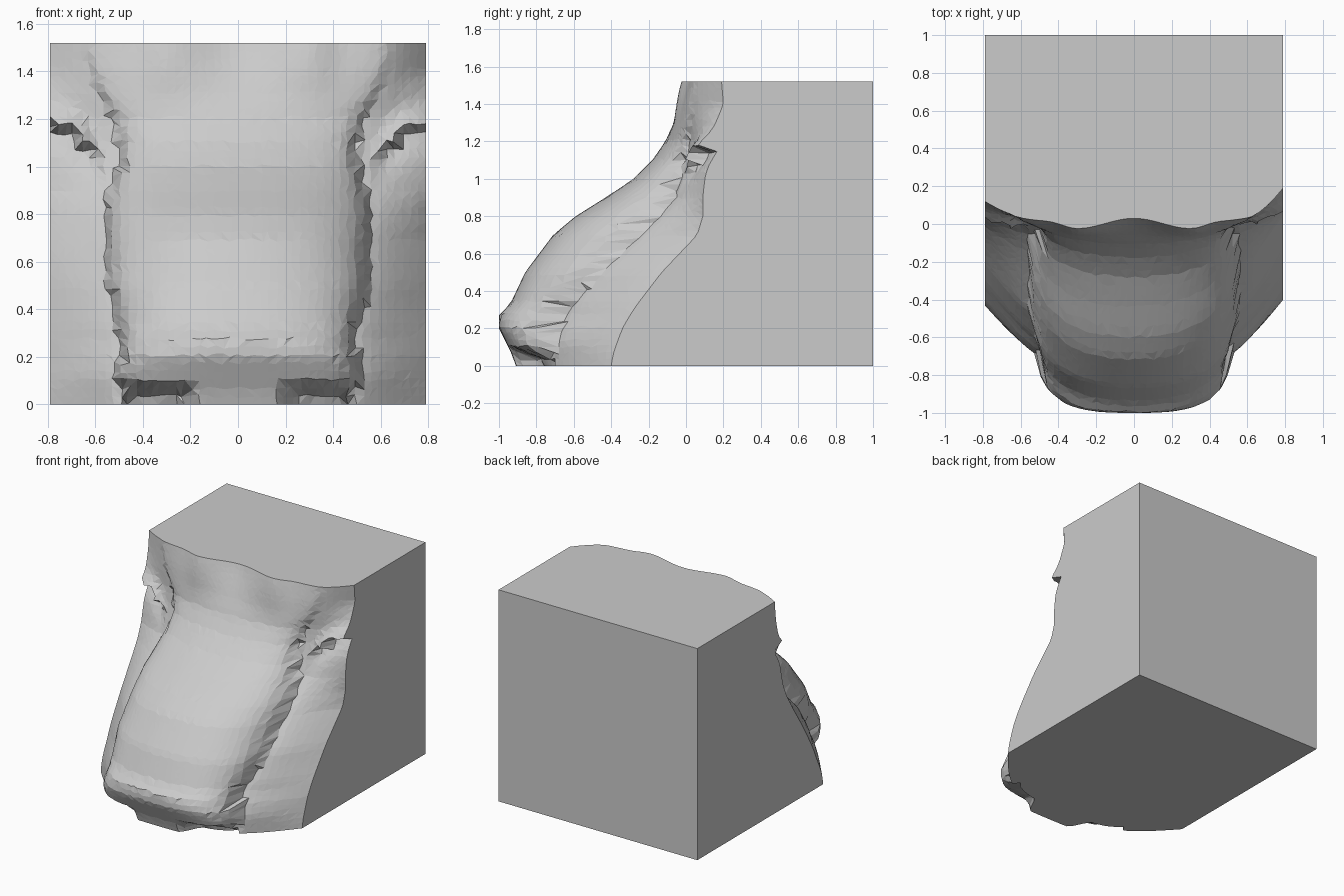
import bpy, bmesh, math, random

default_cube = bpy.data.objects.get("Cube")
if default_cube:
    bpy.data.objects.remove(default_cube, do_unlink=True)

random.seed(4)
HALF, TOP, BACK = 0.79, 1.52, 1.0
COLS, ROWS = 48, 44

# Muzzle sections: height, ridge y, muzzle half width, cheek y, left edge y, right edge y, squareness
SECTIONS = [
    (0, -.91, .46, -.72, -.4, -.43, 3),
    (.06, -.93, .48, -.71, -.39, -.42, 3),
    (.12, -.96, .51, -.69, -.37, -.4, 3),
    (.2, -1, .5, -.67, -.34, -.36, 3),
    (.27, -1, .48, -.64, -.3, -.33, 2.8),
    (.33, -.94, .5, -.6, -.26, -.3, 2.5),
    (.5, -.86, .54, -.46, -.13, -.2, 2.3),
    (.7, -.71, .55, -.24, .06, -.07, 2.3),
    (.8, -.59, .55, -.14, .09, -.01, 2.3),
    (.9, -.43, .53, -.06, .09, .03, 2.3),
    (1, -.28, .5, -.03, .1, .05, 2.3),
    (1.1, -.18, .49, 0, .11, .06, 2.2),
    (1.2, -.11, .52, .02, .13, .08, 2),
    (1.3, -.07, .58, .03, .16, .09, 2),
    (1.4, -.04, .62, .04, .2, .11, 2),
    (TOP, 0, .64, .05, .19, .12, 2),
]


def section(z):
    for a, b in zip(SECTIONS, SECTIONS[1:]):
        if z <= b[0]:
            f = (z - a[0]) / (b[0] - a[0])
            return [p + (q - p) * f for p, q in zip(a[1:], b[1:])]
    return SECTIONS[-1][1:]


def smooth(a, b, v):
    f = min(1, max(0, (v - a) / (b - a)))
    return f * f * (3 - 2 * f)


def surface_y(x, z):
    ridge, width, cheek, left, right, power = section(z)
    t = abs(x)
    if t < width:
        y = ridge + (cheek - ridge) * (1 - (1 - (t / width) ** power) ** (1 / power))
    else:
        f = (t - width) / (HALF - width)
        y = cheek + ((left if x > 0 else right) - cheek) * f ** 1.3
    # nostril undercuts
    y += .14 * smooth(.16, .26, t) * (1 - smooth(.42, .5, t)) * (1 - smooth(.03, .1, z))
    # upper eyelid with the eye set back under it
    lid = smooth(.55, .68, t)
    gap = z - (1.17 - .14 * ((HALF - t) / .2) ** 2)
    if gap > 0:
        y -= .06 * lid * math.exp(-(gap / .07) ** 2)
    else:
        y += .05 * lid * math.exp(-(gap / .09) ** 2)
    # gentle forehead furrow
    y += .03 * smooth(1.2, TOP, z) * math.cos(x * 10) * (1 - smooth(.3, .5, t))
    return max(-1, y)


def build_head():
    bm = bmesh.new()
    grid = []
    for r in range(ROWS + 1):
        row = []
        for c in range(COLS + 1):
            x = HALF * (2 * c / COLS - 1)
            z = TOP * r / ROWS
            if 0 < c < COLS:
                x += random.uniform(-.008, .008)
            if 0 < r < ROWS:
                z += random.uniform(-.008, .008)
            row.append(bm.verts.new((x, surface_y(x, z), z)))
        grid.append(row)

    # faceted face surface
    for r in range(ROWS):
        for c in range(COLS):
            a, b = grid[r][c], grid[r][c + 1]
            d, e = grid[r + 1][c], grid[r + 1][c + 1]
            if random.random() < .5:
                tris = (a, b, e), (a, e, d)
            else:
                tris = (a, b, d), (b, e, d)
            for tri in tris:
                bm.faces.new(tri)

    # flat block behind the face
    low_r, low_l, top_l, top_r = [
        bm.verts.new((x, BACK, z))
        for x, z in ((-HALF, 0), (HALF, 0), (HALF, TOP), (-HALF, TOP))]
    bm.faces.new((low_r, low_l, top_l, top_r))
    bm.faces.new(grid[0] + [low_l, low_r])
    bm.faces.new(grid[-1] + [top_l, top_r])
    bm.faces.new([row[0] for row in grid] + [top_r, low_r])
    bm.faces.new([row[-1] for row in grid] + [top_l, low_l])
    bmesh.ops.recalc_face_normals(bm, faces=bm.faces)

    mesh = bpy.data.meshes.new("muzzle_block")
    bm.to_mesh(mesh)
    bm.free()
    head = bpy.data.objects.new("muzzle_block", mesh)
    bpy.context.collection.objects.link(head)


build_head()
